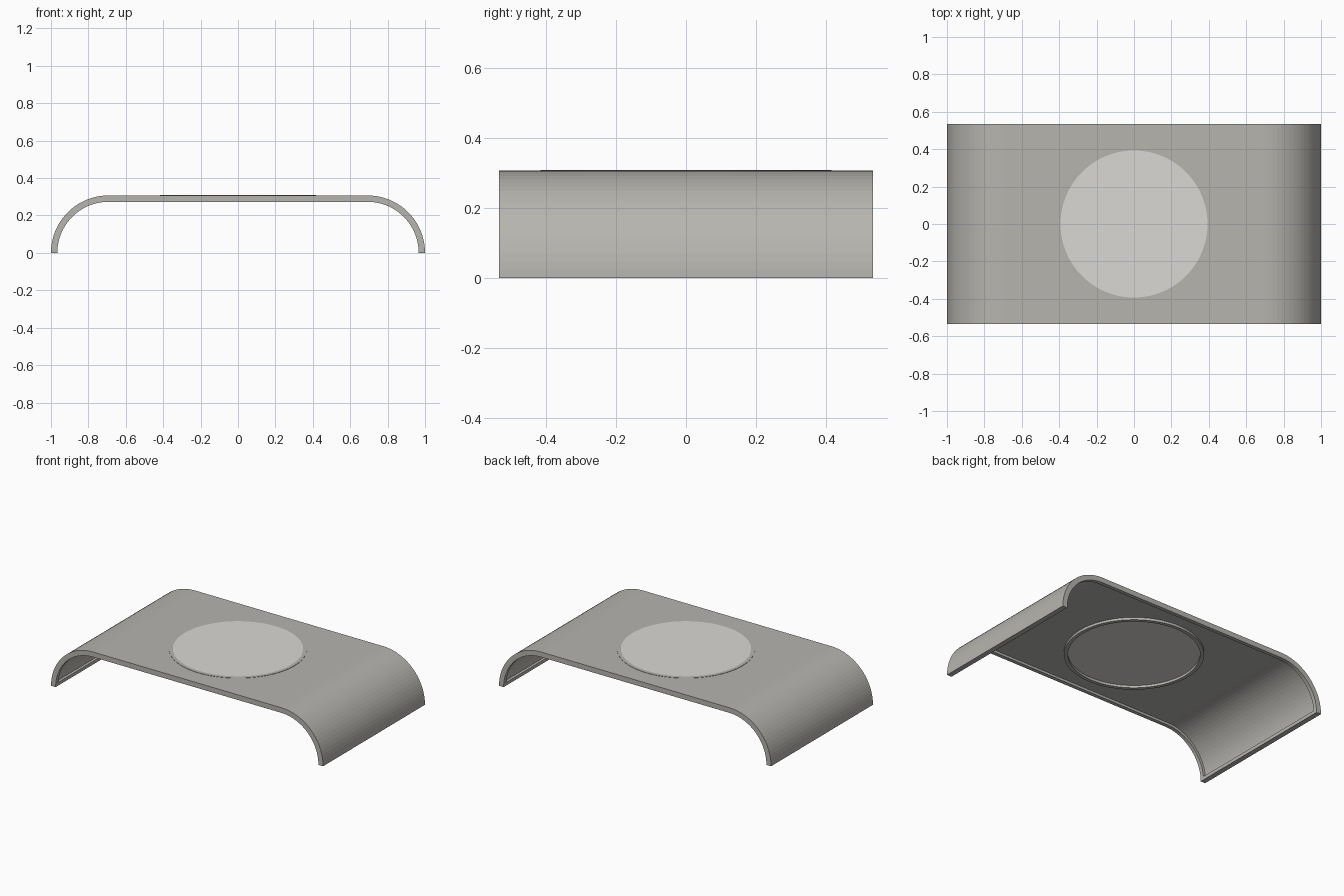
import bpy, bmesh, math

cube = bpy.data.objects.get("Cube")
if cube:
    bpy.data.objects.remove(cube, do_unlink=True)

HALF_Y = 0.535      # half depth of the cover
R = 0.307           # outer bend radius and top height
CX = 1 - R          # bend centre
SEGS = 20
SKIN = 0.018        # panel thickness
EDGE = 0.034        # thickness at the rim
LIP = 0.025         # rim width


def material(name, color):
    m = bpy.data.materials.new(name)
    m.use_nodes = True
    m.diffuse_color = color
    m.node_tree.nodes["Principled BSDF"].inputs["Base Color"].default_value = color
    return m


grey = material("warm grey", (0.47, 0.46, 0.43, 1))
pale = material("pale grey", (0.70, 0.69, 0.66, 1))


def finish(name, bm, mat):
    bmesh.ops.recalc_face_normals(bm, faces=bm.faces)
    mesh = bpy.data.meshes.new(name)
    bm.to_mesh(mesh)
    bm.free()
    mesh.materials.append(mat)
    obj = bpy.data.objects.new(name, mesh)
    bpy.context.collection.objects.link(obj)
    return obj


def bend(side, start, end, steps):
    """Directions along one bend, as (side, angle) pairs."""
    return [(side, start + (end - start) * i / steps) for i in range(steps + 1)]


def sweep(name, path, outer, inner, y0, y1):
    """Solid strip following the bends between two radii."""
    bm = bmesh.new()
    rings = []
    for side, a in path:
        rings.append([bm.verts.new((side * (CX + r * math.cos(a)), y, r * math.sin(a)))
                      for r, y in ((outer, y0), (outer, y1), (inner, y1), (inner, y0))])
    for p, q in zip(rings, rings[1:]):
        for i in range(4):
            j = (i + 1) % 4
            bm.faces.new((p[i], p[j], q[j], q[i]))
    bm.faces.new(rings[0])
    bm.faces.new(rings[-1])
    return finish(name, bm, grey)


def lathe(name, profile, mat, segs=96):
    """Closed profile of (radius, height) turned about z."""
    bm = bmesh.new()
    verts = [bm.verts.new((r, 0, z)) for r, z in profile]
    edges = [bm.edges.new((verts[i], verts[(i + 1) % len(verts)])) for i in range(len(verts))]
    bmesh.ops.spin(bm, geom=verts + edges, cent=(0, 0, 0), axis=(0, 0, 1),
                   angle=math.tau, steps=segs)
    bmesh.ops.remove_doubles(bm, verts=bm.verts, dist=1e-5)
    return finish(name, bm, mat)


def disc(name, radius, z0, z1, mat):
    bm = bmesh.new()
    bmesh.ops.create_cone(bm, cap_ends=True, segments=96, radius1=radius,
                          radius2=radius, depth=z1 - z0)
    bmesh.ops.translate(bm, verts=bm.verts, vec=(0, 0, (z0 + z1) / 2))
    return finish(name, bm, mat)


# Bent top panel
quarter = math.pi / 2
whole = bend(-1, 0, quarter, SEGS) + bend(1, quarter, 0, SEGS)
panel = sweep("bent_panel", whole, R, R - SKIN, -HALF_Y, HALF_Y)

# Round opening in the panel
cutter = disc("opening_cutter", 0.405, 0.2, 0.4, grey)
cutter.hide_render = True
cutter.hide_viewport = True
cut = panel.modifiers.new("opening", "BOOLEAN")
cut.operation = "DIFFERENCE"
cut.solver = "EXACT"
cut.object = cutter

# Rim under the front and back edges
for name, y in (("front_rim", -HALF_Y), ("back_rim", HALF_Y - LIP)):
    sweep(name, whole, R - SKIN, R - EDGE, y, y + LIP)

# Rim along the two feet
for name, side in (("right_foot_rim", -1), ("left_foot_rim", 1)):
    sweep(name, bend(side, 0, LIP / R, 1), R - SKIN, R - EDGE, LIP - HALF_Y, HALF_Y - LIP)

# Collar and the disc it holds
lathe("disc_collar", [(0.393, R - EDGE), (0.416, R - EDGE), (0.416, R + 0.002),
                      (0.393, R + 0.002)], grey)
disc("centre_disc", 0.393, R - SKIN, R + 0.002, pale)
